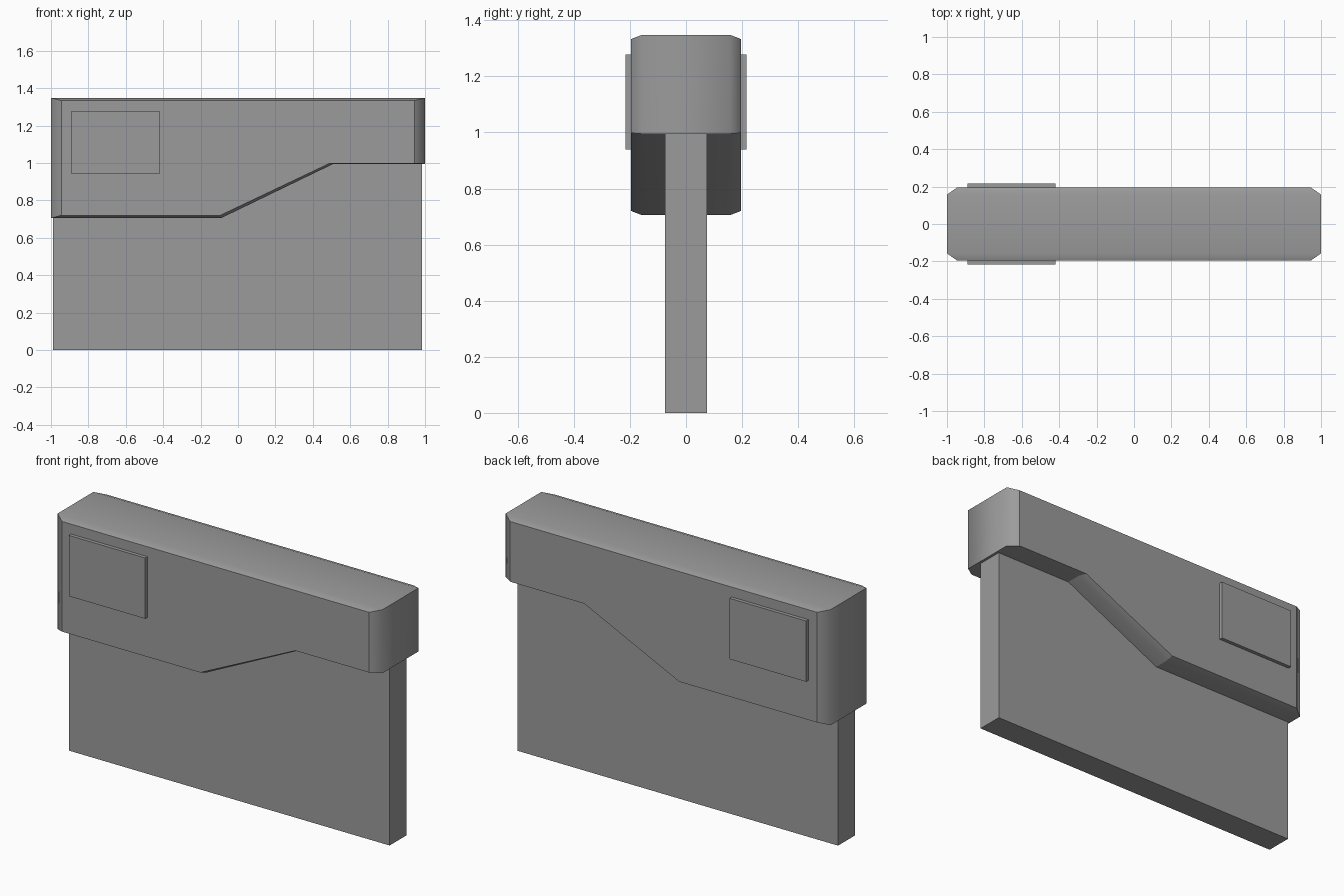
import bpy
import bmesh

cube = bpy.data.objects.get("Cube")
if cube:
    bpy.data.objects.remove(cube, do_unlink=True)

# One plain grey for every part
grey = bpy.data.materials.new("grey")
grey.use_nodes = True
colour = (0.33, 0.33, 0.33, 1)
grey.diffuse_color = colour
grey.node_tree.nodes["Principled BSDF"].inputs["Base Color"].default_value = colour


def finish(name, bm):
    bmesh.ops.recalc_face_normals(bm, faces=bm.faces[:])
    mesh = bpy.data.meshes.new(name)
    bm.to_mesh(mesh)
    bm.free()
    mesh.materials.append(grey)
    obj = bpy.data.objects.new(name, mesh)
    bpy.context.collection.objects.link(obj)
    return obj


def box(name, low, high):
    bm = bmesh.new()
    bmesh.ops.create_cube(bm, size=1)
    for v in bm.verts:
        v.co = [a + (b - a) * (c + 0.5) for a, b, c in zip(low, high, v.co)]
    return finish(name, bm)


# Stepped housing: the full outline in the middle, a smaller one on each face
outer = [(-1, 0.705), (-0.09, 0.705), (0.51, 0.995), (1, 0.995), (1, 1.348), (-1, 1.348)]
inner = [(-0.945, 0.72), (-0.095, 0.72), (0.49, 0.998), (0.945, 0.998),
         (0.945, 1.333), (-0.945, 1.333)]
bm = bmesh.new()
layers = [(-0.196, inner), (-0.157, outer), (0.157, outer), (0.196, inner)]
rings = [[bm.verts.new((x, y, z)) for x, z in points] for y, points in layers]
for a, b in zip(rings, rings[1:]):
    for i in range(len(a)):
        j = (i + 1) % len(a)
        face = bm.faces.new((a[i], a[j], b[j], b[i]))
        face.smooth = True
for ring in (rings[0], rings[-1]):
    bm.faces.new(ring)

# Only the turns from the chamfers into the middle band stay smooth
soft = set(rings[1]), set(rings[2])
for edge in bm.edges:
    edge.smooth = any(set(edge.verts) <= ring for ring in soft)
finish("housing", bm)

# Thin slab below the housing
box("slab", (-0.988, -0.074, 0), (0.985, 0.074, 1.02))

# Raised plates on both faces
for name, side in (("front_plate", -1), ("back_plate", 1)):
    y = sorted((side * 0.18, side * 0.216))
    box(name, (-0.89, y[0], 0.94), (-0.42, y[1], 1.278))
